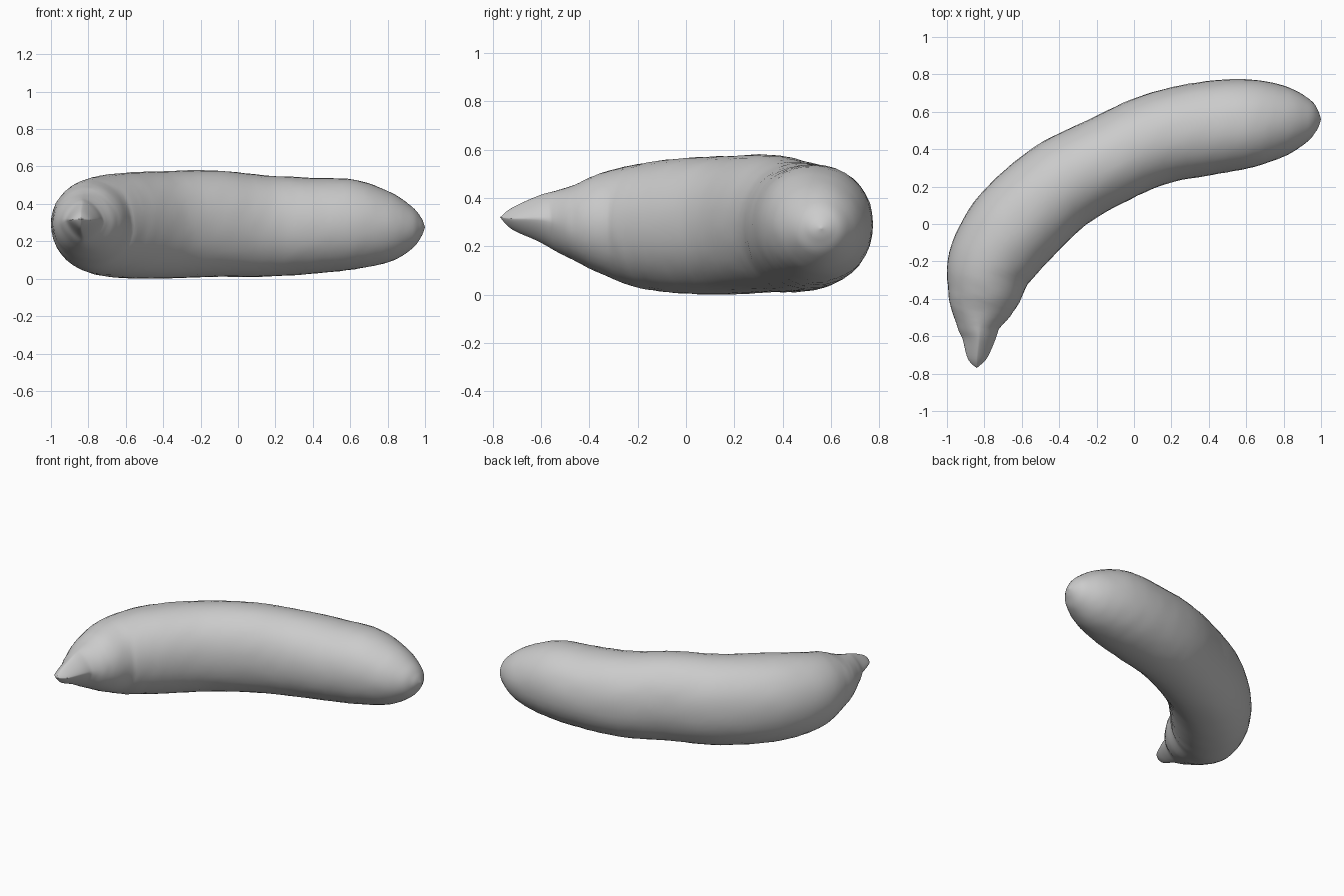
import bpy, bmesh, math, random
from mathutils import Vector

cube = bpy.data.objects.get("Cube")
if cube:
    bpy.data.objects.remove(cube, do_unlink=True)

SIDES = 36
STEPS = 6
random.seed(4)

# Stations along the body: x, y, half width, bottom z, top z, roundness
STATIONS = [
    (-0.84, -0.77, 0.0, 0.32, 0.32, 1.3),
    (-0.84, -0.72, 0.05, 0.27, 0.36, 1.3),
    (-0.83, -0.61, 0.09, 0.22, 0.41, 1.4),
    (-0.83, -0.54, 0.12, 0.18, 0.43, 1.7),
    (-0.82, -0.46, 0.165, 0.14, 0.455, 2),
    (-0.80, -0.36, 0.2, 0.09, 0.50, 2),
    (-0.76, -0.2, 0.235, 0.03, 0.54, 2),
    (-0.63, -0.01, 0.255, 0.005, 0.565, 2.1),
    (-0.4, 0.2, 0.25, 0.0, 0.575, 2.1),
    (-0.13, 0.345, 0.24, 0.01, 0.58, 2.1),
    (0.12, 0.455, 0.245, 0.01, 0.555, 2.1),
    (0.38, 0.51, 0.25, 0.025, 0.54, 2.1),
    (0.62, 0.54, 0.235, 0.05, 0.53, 2.1),
    (0.81, 0.555, 0.185, 0.09, 0.465, 2),
    (0.93, 0.56, 0.115, 0.16, 0.385, 2),
    (0.98, 0.56, 0.055, 0.225, 0.325, 2),
    (1.0, 0.56, 0.0, 0.275, 0.275, 2),
]


def blend(a, b, c, d, t):
    """Smooth curve through b and c."""
    return tuple(
        0.5 * (2 * q + (r - p) * t + (2 * p - 5 * q + 4 * r - s) * t * t
               + (3 * q - p - 3 * r + s) * t ** 3)
        for p, q, r, s in zip(a, b, c, d))


def resample(points):
    last = len(points) - 1
    out = []
    for i in range(last):
        for k in range(STEPS):
            out.append(blend(points[max(i - 1, 0)], points[i], points[i + 1],
                             points[min(i + 2, last)], k / STEPS))
    return out + [points[last]]


def signed_power(value, power):
    return math.copysign(abs(value) ** power, value)


path = resample(STATIONS)
bm = bmesh.new()
rings = []

# Body: rounded cross-sections swept along the bent centre line
for i in range(1, len(path) - 1):
    x, y, half, low, high, roundness = path[i]
    before, after = path[i - 1], path[i + 1]
    along = Vector((after[0] - before[0], after[1] - before[1], 0)).normalized()
    side = Vector((along.y, -along.x, 0))
    middle = Vector((x, y, (low + high) / 2))
    ring = []
    for k in range(SIDES):
        angle = math.tau * k / SIDES
        u = signed_power(math.cos(angle), 2 / roundness)
        v = signed_power(math.sin(angle), 2 / roundness)
        # slight lumpiness of the skin
        lump = 1 + random.uniform(-0.006, 0.006) * min(1, half * 5)
        point = middle + side * (u * half * lump)
        point.z += v * (high - low) / 2 * lump
        point.z = max(point.z, 0)
        ring.append(bm.verts.new(point))
    rings.append(ring)

for a, b in zip(rings, rings[1:]):
    for k in range(SIDES):
        n = (k + 1) % SIDES
        bm.faces.new((a[k], a[n], b[n], b[k]))

# Pointed stem tip and rounded far end
for ring, end in ((rings[0], path[0]), (rings[-1], path[-1])):
    pole = bm.verts.new((end[0], end[1], end[3]))
    for k in range(SIDES):
        bm.faces.new((ring[k], ring[(k + 1) % SIDES], pole))
bmesh.ops.recalc_face_normals(bm, faces=bm.faces)

mesh = bpy.data.meshes.new("curved_body")
bm.to_mesh(mesh)
bm.free()
body = bpy.data.objects.new("curved_body", mesh)
bpy.context.collection.objects.link(body)

# Plain grey skin
grey = bpy.data.materials.new("light_grey")
grey.use_nodes = True
colour = (0.6, 0.6, 0.6, 1)
grey.diffuse_color = colour
grey.node_tree.nodes["Principled BSDF"].inputs["Base Color"].default_value = colour
mesh.materials.append(grey)

bpy.ops.object.select_all(action="DESELECT")
body.select_set(True)
bpy.context.view_layer.objects.active = body
bpy.ops.object.shade_smooth_by_angle(angle=math.radians(35))
